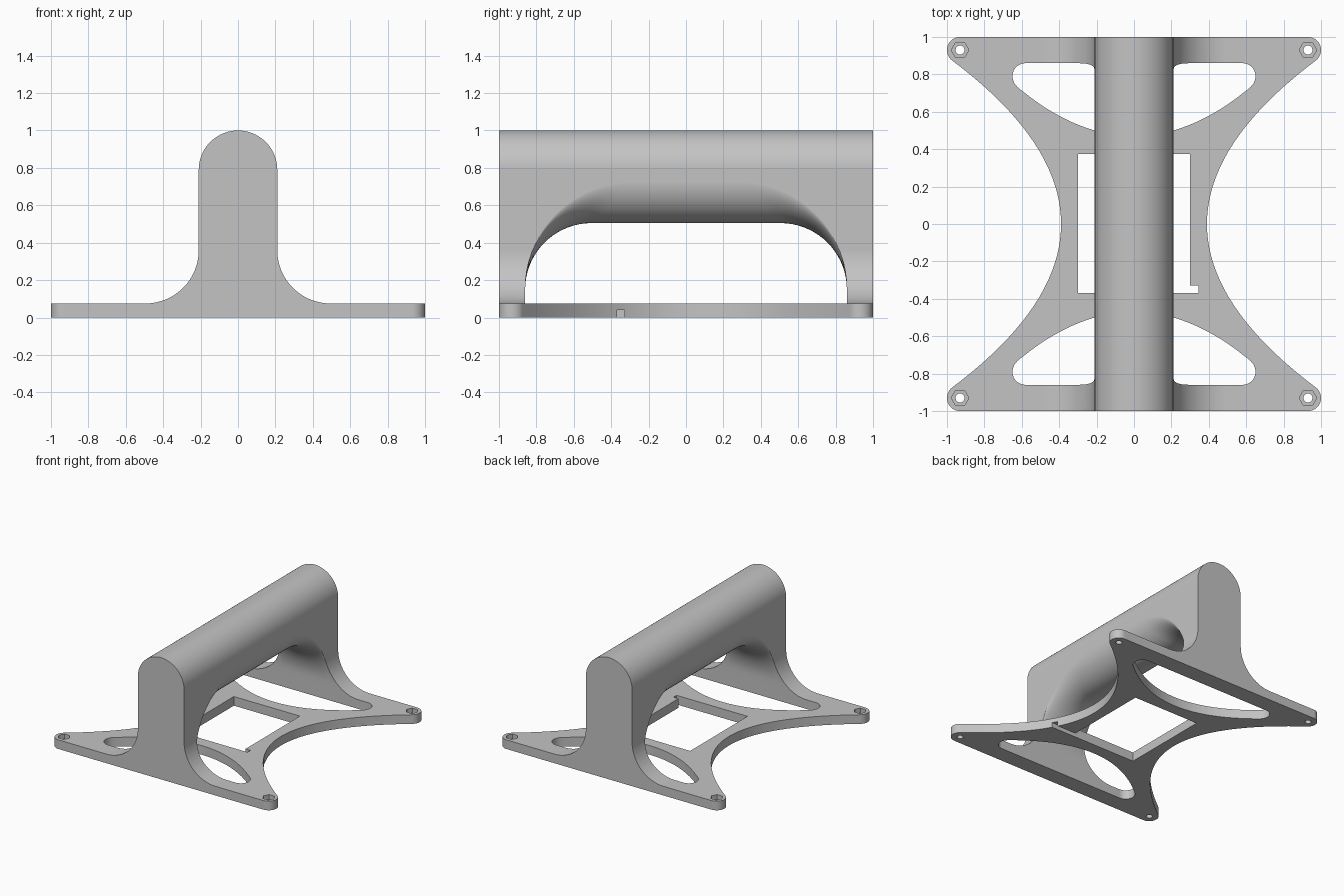
import bpy
import bmesh
from math import sin, cos, sqrt, radians

cube = bpy.data.objects.get("Cube")
if cube:
    bpy.data.objects.remove(cube, do_unlink=True)

PLATE = 0.075      # plate thickness
BAR = 0.21         # half width of the handle
FILLET = 0.285     # foot fillet radius
CORNER = 0.93      # screw hole position
INNER = 0.86       # inner face of the posts


def arc(cx, cy, r, start, end, steps):
    angles = [radians(start + (end - start) * i / steps) for i in range(steps + 1)]
    return [(cx + r * cos(a), cy + r * sin(a)) for a in angles]


def mirror_x(points):
    """Close a right-hand half outline with its mirror image."""
    left = [(-x, y) for x, y in reversed(points) if abs(x) > 1e-6]
    return points + left


def loft(name, sections):
    """Skin a row of matching closed 3D sections and cap both ends."""
    bm = bmesh.new()
    rings = [[bm.verts.new(p) for p in section] for section in sections]
    for a, b in zip(rings, rings[1:]):
        for i in range(len(a)):
            j = (i + 1) % len(a)
            bm.faces.new((a[i], a[j], b[j], b[i]))
    bm.faces.new(rings[0])
    bm.faces.new(rings[-1])
    bmesh.ops.recalc_face_normals(bm, faces=bm.faces)
    mesh = bpy.data.meshes.new(name)
    bm.to_mesh(mesh)
    bm.free()
    obj = bpy.data.objects.new(name, mesh)
    bpy.context.collection.objects.link(obj)
    return obj


def prism_z(name, points, low, high):
    return loft(name, [[(x, y, z) for x, y in points] for z in (low, high)])


def carve(target, cutter, operation="DIFFERENCE"):
    """Apply a boolean and throw the cutter away."""
    cutter.hide_render = True
    mod = target.modifiers.new("cut", "BOOLEAN")
    mod.operation = operation
    mod.solver = "EXACT"
    mod.object = cutter
    bpy.context.view_layer.update()
    graph = bpy.context.evaluated_depsgraph_get()
    mesh = bpy.data.meshes.new_from_object(target.evaluated_get(graph))
    target.modifiers.remove(mod)
    target.data = mesh
    bpy.data.objects.remove(cutter, do_unlink=True)


# Front silhouette: plate, filleted feet, round-topped handle
half = [(1.1, 0), (1.1, PLATE)]
half += arc(BAR + FILLET, PLATE + FILLET, FILLET, 270, 180, 16)
half += arc(0, 1 - BAR, BAR, 0, 90, 20)
profile = mirror_x(half)
handle = loft("handle_with_base", [[(x, y, z) for x, z in profile] for y in (-1.1, 1.1)])

# Plan outline: rounded corners and waisted sides
quarter = arc(CORNER, CORNER, 0.07, 90, -54, 16)
end_x, end_y = quarter[-1]
for i in range(1, 21):
    y = end_y * (1 - i / 20)
    quarter.append((0.39 + (end_x - 0.39) * (y / end_y) ** 2, y))
right = quarter + [(x, -y) for x, y in reversed(quarter[:-1])]
carve(handle, prism_z("plan", mirror_x(right), -0.1, 1.1), "INTERSECT")

# Grip opening: its underside is rounded and bends down into the posts
stations = [(-0.5, 1)]
for deg in range(-90, 91, 6):
    stations.append((1.001 * BAR * sin(radians(deg)), 1 - cos(radians(deg))))
stations.append((0.5, 1))
sections = []
for x, rise in stations:
    r = 0.355 + 0.225 * rise
    side = [(INNER, PLATE)] + arc(INNER - r, 0.15, r, 0, 90, 18)
    sections.append([(x, y, z) for y, z in mirror_x(side)])
carve(handle, loft("grip_opening", sections))

# Crescent openings at both ends of the plate
crescent = [(0.6 * i / 14, 0.47 + 0.676 * (0.6 * i / 14) ** 2) for i in range(15)]
crescent += [(0.622, 0.731), (0.638, 0.75), (0.647, 0.77)]
crescent += arc(0.58, INNER - 0.07, 0.07, 0, 90, 8)
crescent = mirror_x(crescent)
for sign in (1, -1):
    points = [(x, sign * y) for x, y in crescent]
    carve(handle, prism_z("crescent", points, -0.1, 0.1))

# Central window with a cable notch, and the channel under the plate
window = [(-0.3, -0.37), (0.345, -0.37), (0.345, -0.33),
          (0.3, -0.33), (0.3, 0.375), (-0.3, 0.375)]
carve(handle, prism_z("window", window, -0.1, 0.1))
channel = [(0.32, -0.37), (0.6, -0.37), (0.6, -0.33), (0.32, -0.33)]
carve(handle, prism_z("channel", channel, -0.1, 0.04))

# Screw holes with hexagonal nut pockets
for sx in (1, -1):
    for sy in (1, -1):
        x, y = sx * CORNER, sy * CORNER
        carve(handle, prism_z("pocket", arc(x, y, 0.047, 0, 300, 5), 0.035, 0.1))
        carve(handle, prism_z("screw", arc(x, y, 0.024, 0, 345, 23), -0.1, 0.1))

# Single grey material
grey = bpy.data.materials.new("plain grey")
grey.use_nodes = True
colour = (0.55, 0.55, 0.55, 1)
grey.diffuse_color = colour
grey.node_tree.nodes["Principled BSDF"].inputs["Base Color"].default_value = colour
handle.data.materials.clear()
handle.data.materials.append(grey)
for face in handle.data.polygons:
    face.material_index = 0

# Smooth the curves, keep the edges crisp and the flats flat
bpy.ops.object.select_all(action="DESELECT")
handle.select_set(True)
bpy.context.view_layer.objects.active = handle
bpy.ops.object.shade_smooth_by_angle(angle=radians(30))
weighted = handle.modifiers.new("flat_normals", "WEIGHTED_NORMAL")
weighted.keep_sharp = True
